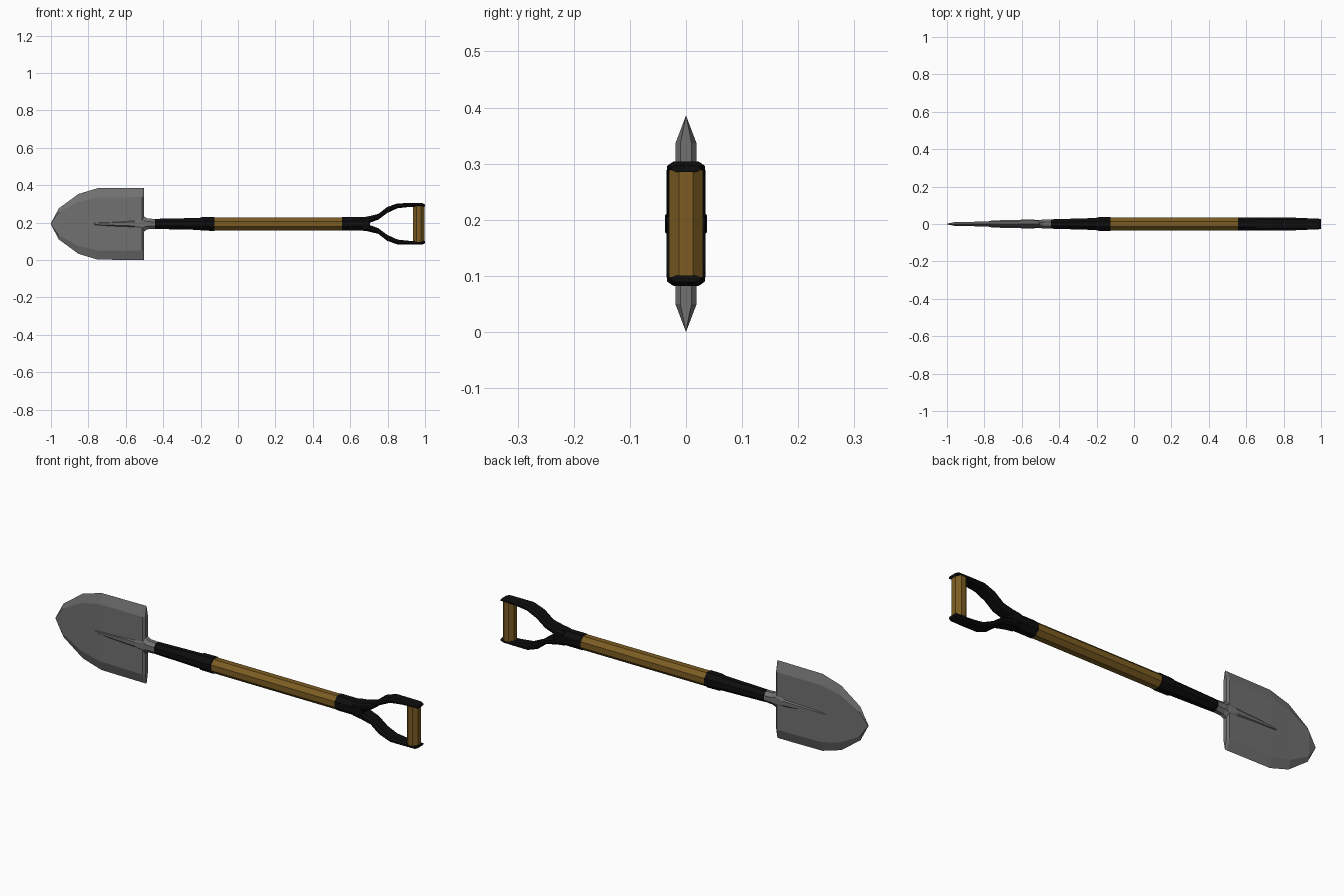
import bpy, bmesh, math

if "Cube" in bpy.data.objects:
    bpy.data.objects.remove(bpy.data.objects["Cube"])

ZC = 0.193  # height of the shovel's long axis


def material(name, rgb):
    m = bpy.data.materials.new(name)
    m.diffuse_color = (*rgb, 1)
    m.use_nodes = True
    m.node_tree.nodes["Principled BSDF"].inputs["Base Color"].default_value = m.diffuse_color
    return m


steel = material("grey steel", (0.165, 0.165, 0.165))
black = material("black metal", (0.004, 0.004, 0.004))
wood = material("brown wood", (0.2, 0.108, 0.016))


def loft(name, mat, template, stations):
    """Skin a (y, z) template along x; station = (x, z offset, half z, half y)."""
    bm = bmesh.new()
    rings = [[bm.verts.new((x, py * hy, ZC + zo + pz * hz)) for py, pz in template]
             for x, zo, hz, hy in stations]
    n = len(template)
    for a, b in zip(rings, rings[1:]):
        for i in range(n):
            j = (i + 1) % n
            bm.faces.new((a[i], a[j], b[j], b[i]))
    bm.faces.new(rings[0])
    bm.faces.new(rings[-1])
    bmesh.ops.recalc_face_normals(bm, faces=bm.faces)
    me = bpy.data.meshes.new(name)
    bm.to_mesh(me)
    bm.free()
    me.materials.append(mat)
    ob = bpy.data.objects.new(name, me)
    bpy.context.collection.objects.link(ob)
    return ob


# Cross-sections
k = math.tan(math.pi / 8)
OCT = [(1, -k), (1, k), (k, 1), (-k, 1), (-1, k), (-1, -k), (-k, -1), (k, -1)]
BLADE = [(0, -1), (1, -0.74), (1, 0.74), (0, 1), (-1, 0.74), (-1, -0.74)]
ARM = [(1, -0.4), (1, 0.4), (0.7, 1), (-0.7, 1), (-1, 0.4), (-1, -0.4), (-0.7, -1), (0.7, -1)]

# Pointed blade with bevelled side edges
loft("blade", steel, BLADE, [
    (-1.0, 0, 0.004, 0.002), (-0.958, 0, 0.083, 0.010), (-0.853, 0, 0.160, 0.012),
    (-0.75, 0, 0.191, 0.015), (-0.512, 0, 0.193, 0.019), (-0.502, 0, 0.193, 0.010)])

# Raised rib running down the blade from the flared socket
loft("blade_rib_socket", steel, OCT, [
    (-0.785, 0, 0.004, 0.012), (-0.76, 0, 0.009, 0.019), (-0.55, 0, 0.026, 0.024),
    (-0.505, 0, 0.042, 0.021), (-0.485, 0, 0.029, 0.024), (-0.435, 0, 0.026, 0.024)])

# Tapered lower ferrule with collar
loft("lower_ferrule", black, OCT, [
    (-0.445, 0, 0.027, 0.025), (-0.205, 0, 0.032, 0.032),
    (-0.195, 0, 0.036, 0.036), (-0.125, 0, 0.037, 0.037)])

# Wooden shaft
loft("shaft", wood, OCT, [(-0.14, 0, 0.034, 0.034), (0.57, 0, 0.034, 0.034)])

# Upper ferrule and the two arms of the D handle
loft("upper_ferrule", black, OCT, [
    (0.555, 0, 0.036, 0.036), (0.66, 0, 0.036, 0.036), (0.705, 0, 0.026, 0.034)])
for side, s in (("upper", 1), ("lower", -1)):
    loft(side + "_handle_arm", black, ARM, [
        (x, s * zo, hz, hy) for x, zo, hz, hy in (
            (0.65, 0.017, 0.017, 0.034), (0.69, 0.020, 0.019, 0.035),
            (0.75, 0.038, 0.015, 0.035), (0.797, 0.074, 0.016, 0.035),
            (0.853, 0.097, 0.013, 0.034), (0.92, 0.101, 0.010, 0.031),
            (0.985, 0.102, 0.009, 0.029), (1.0, 0.098, 0.006, 0.026))])

# Wooden hand grip between the arms
bpy.ops.mesh.primitive_cylinder_add(
    vertices=8, radius=0.030 / math.cos(math.pi / 8), depth=0.192,
    location=(0.966, 0, ZC), rotation=(0, 0, math.pi / 8))
grip = bpy.context.object
grip.name = "hand_grip"
grip.data.materials.append(wood)
